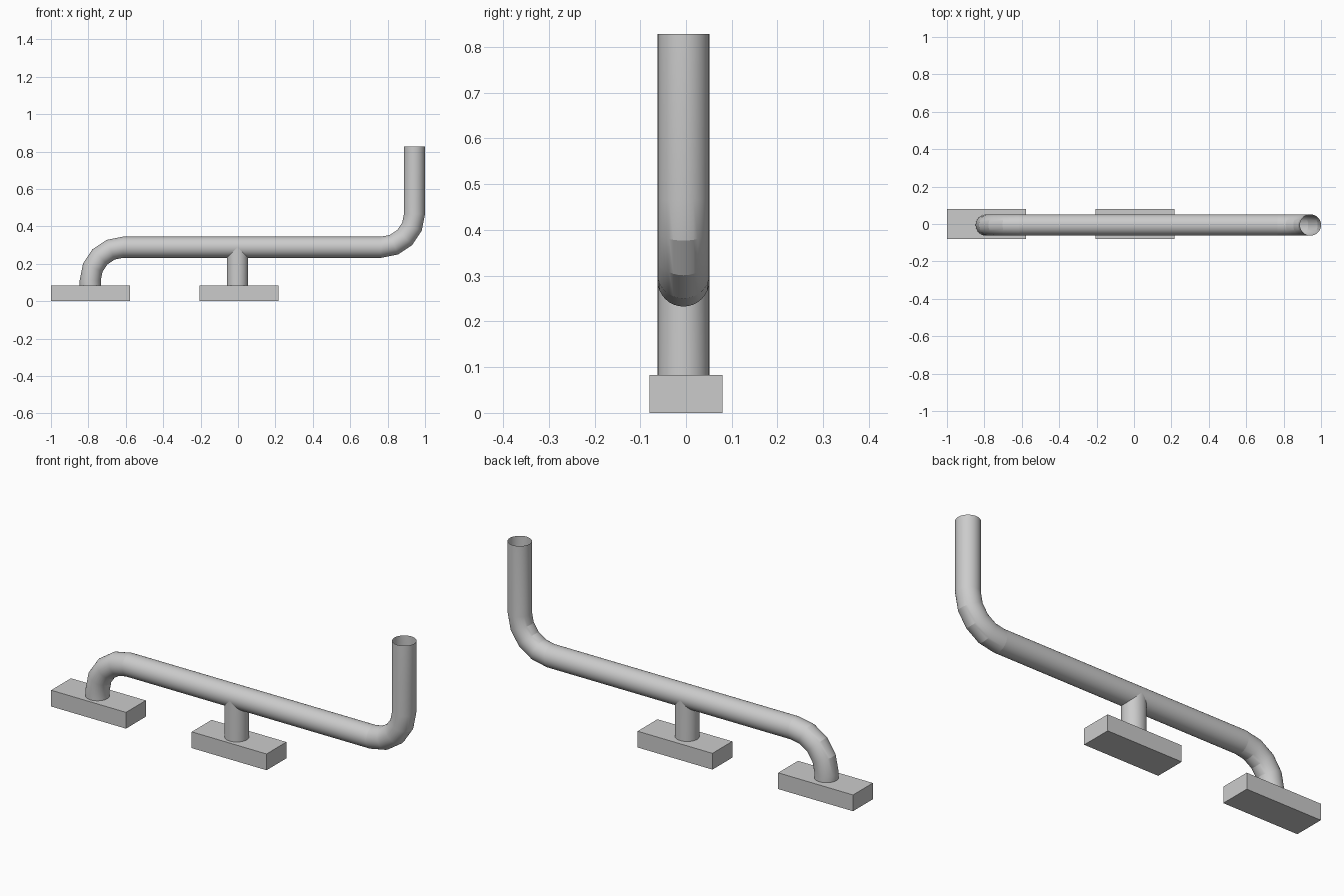
import bpy, math

if "Cube" in bpy.data.objects:
    bpy.data.objects.remove(bpy.data.objects["Cube"])

R, BEND, SIDES = 0.0565, 0.177, 32   # pipe radius, bend radius, facets around
PIPE_Y, PIPE_Z = -0.0055, 0.289      # pipe axis
BLOCK_TOP = 0.083


def tube(name, rings, saddle=False):
    """Open pipe through (x, z, heading in degrees) rings; saddle trims the last ring to the main pipe."""
    verts, faces = [], []
    for k, (x, z, heading) in enumerate(rings):
        d = math.radians(heading)
        for j in range(SIDES):
            a = 2 * math.pi * j / SIDES
            u, v = R * math.cos(a), R * math.sin(a)
            px, pz = x - u * math.sin(d), z + u * math.cos(d)
            if saddle and k == len(rings) - 1:
                pz -= abs(u)
            verts.append((px, PIPE_Y + v, pz))
    for i in range(len(rings) - 1):
        for j in range(SIDES):
            n = (j + 1) % SIDES
            faces.append((i * SIDES + j, (i + 1) * SIDES + j,
                          (i + 1) * SIDES + n, i * SIDES + n))
    mesh = bpy.data.meshes.new(name)
    mesh.from_pydata(verts, [], faces)
    ob = bpy.data.objects.new(name, mesh)
    bpy.context.collection.objects.link(ob)
    bpy.ops.object.select_all(action='DESELECT')
    ob.select_set(True)
    bpy.context.view_layer.objects.active = ob
    bpy.ops.object.shade_smooth_by_angle(angle=math.radians(18))


def arc(cx, cz, start, end, side):
    """Four-segment quarter bend; side is +1 when the pipe turns clockwise."""
    out = []
    for i in range(5):
        h = start + (end - start) * i / 4
        d = math.radians(h)
        out.append((cx - side * BEND * math.sin(d), cz + side * BEND * math.cos(d), h))
    return out


def block(name, x):
    bpy.ops.mesh.primitive_cube_add(size=1, location=(x, 0, BLOCK_TOP / 2))
    ob = bpy.context.object
    ob.name = name
    ob.scale = (0.423, 0.16, BLOCK_TOP)


# Foot blocks
block("left_foot_block", -0.7885)
block("middle_foot_block", 0.006)

# Left elbow rising from its block
left_x = -0.613
tube("left_elbow", [(left_x - BEND, BLOCK_TOP, 90)]
     + arc(left_x, PIPE_Z - BEND, 90, 0, 1))

# Horizontal run in three sections, the middle one being the tee
tube("left_straight_pipe", [(left_x, PIPE_Z, 0), (-0.132, PIPE_Z, 0)])
tube("tee_body", [(-0.132, PIPE_Z, 0), (0.144, PIPE_Z, 0)])
tube("right_straight_pipe", [(0.144, PIPE_Z, 0), (0.7665, PIPE_Z, 0)])

# Tee branch down to the middle block
tube("tee_branch", [(-0.003, BLOCK_TOP, 90), (-0.003, PIPE_Z, 90)], saddle=True)

# Right elbow and open riser
tube("right_elbow_and_riser", arc(0.7665, PIPE_Z + BEND, 0, 90, -1)
     + [(0.7665 + BEND, 0.828, 90)])
